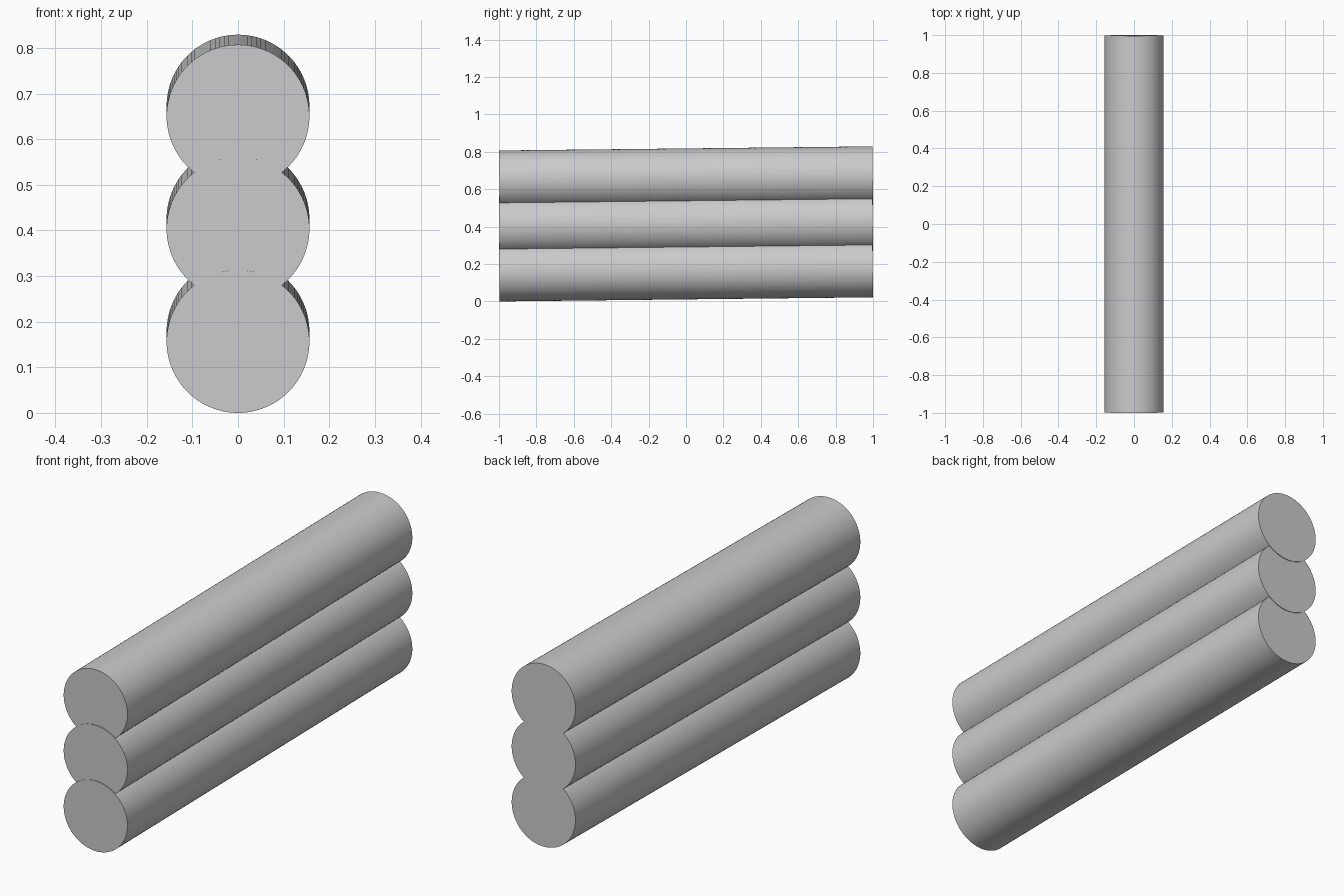
import bpy, math

if "Cube" in bpy.data.objects:
    bpy.data.objects.remove(bpy.data.objects["Cube"])

RADIUS, SPACING, TILT = 0.1565, 0.247, 0.011
LENGTH = 2 * (1 - RADIUS * math.sin(TILT))
BASE_Z = RADIUS + math.sin(TILT)


def add_log(name, z):
    # Cylinder along y, its back end raised slightly
    bpy.ops.mesh.primitive_cylinder_add(
        vertices=96, radius=RADIUS, depth=LENGTH,
        location=(0, 0, z), rotation=(TILT - math.pi / 2, 0, 0))
    log = bpy.context.object
    log.name = name
    bpy.ops.object.shade_smooth_by_angle(angle=math.radians(30))
    return log


# Three overlapping stacked logs
for i, name in enumerate(("bottom_log", "middle_log", "top_log")):
    add_log(name, BASE_Z + i * SPACING)
